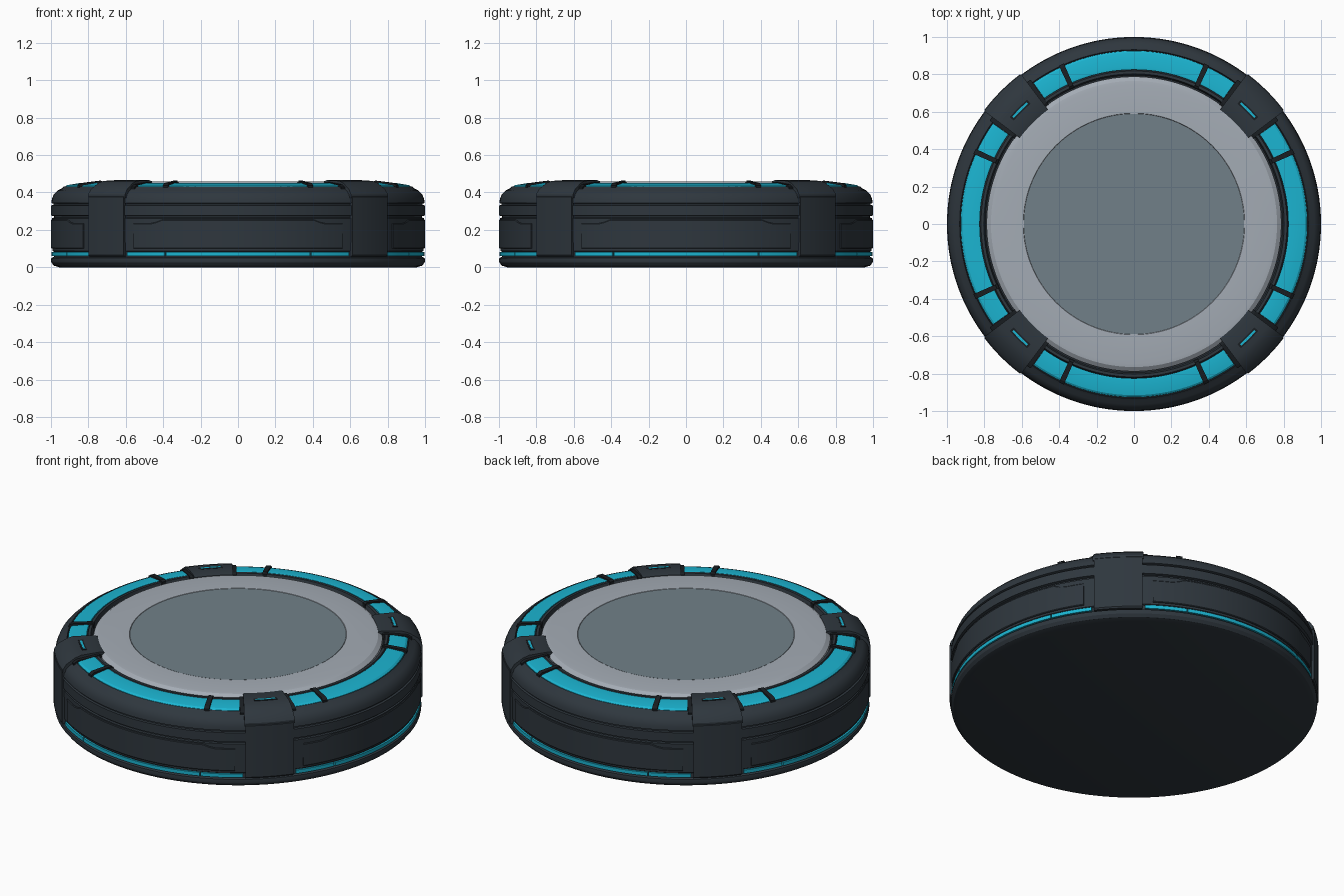
import bpy, bmesh
from math import sin, cos, radians, ceil

if "Cube" in bpy.data.objects:
    bpy.data.objects.remove(bpy.data.objects["Cube"])


def material(name, rgb):
    m = bpy.data.materials.new(name)
    m.diffuse_color = (*rgb, 1)
    m.use_nodes = True
    m.node_tree.nodes["Principled BSDF"].inputs["Base Color"].default_value = m.diffuse_color
    return m


DARK = material("dark_shell", (0.028, 0.038, 0.048))
BLACK = material("black_trim", (0.010, 0.013, 0.016))
CYAN = material("cyan_light", (0.011, 0.46, 0.64))
PLATE = material("pale_plate", (0.37, 0.41, 0.46))
DISC = material("slate_disc", (0.165, 0.216, 0.246))


def finish(bm, name, mat):
    bmesh.ops.remove_doubles(bm, verts=bm.verts, dist=1e-5)
    bmesh.ops.recalc_face_normals(bm, faces=bm.faces)
    me = bpy.data.meshes.new(name)
    bm.to_mesh(me)
    bm.free()
    me.materials.append(mat)
    ob = bpy.data.objects.new(name, me)
    bpy.context.collection.objects.link(ob)
    bpy.ops.object.select_all(action='DESELECT')
    bpy.context.view_layer.objects.active = ob
    ob.select_set(True)
    bpy.ops.object.shade_smooth_by_angle(angle=radians(25))
    return ob


def lathe(name, profile, mat, n=128):
    """Revolve an (r, z) profile that starts and ends on the axis."""
    bm = bmesh.new()
    rings = []
    for i in range(n):
        a = radians(360 * i / n)
        rings.append([bm.verts.new((r * cos(a), r * sin(a), z)) for r, z in profile])
    for i in range(n):
        p, q = rings[i], rings[(i + 1) % n]
        for j in range(len(profile) - 1):
            quad = (p[j], q[j], q[j + 1], p[j + 1])
            if profile[j][0] == 0:
                quad = (p[j], q[j + 1], p[j + 1])
            elif profile[j + 1][0] == 0:
                quad = (p[j], q[j], p[j + 1])
            bm.faces.new(quad)
    return finish(bm, name, mat)


def sector(name, centre, a0, a1, profile, mat):
    """Sweep a closed (r, z) profile through an arc; profile may depend on angle."""
    bm = bmesh.new()
    n = max(2, ceil((a1 - a0) / 2))
    rings = []
    for i in range(n + 1):
        d = a0 + (a1 - a0) * i / n
        a = radians(centre + d)
        pts = profile(d) if callable(profile) else profile
        rings.append([bm.verts.new((r * cos(a), r * sin(a), z)) for r, z in pts])
    for p, q in zip(rings, rings[1:]):
        for j in range(len(p)):
            k = (j + 1) % len(p)
            bm.faces.new((p[j], q[j], q[k], p[k]))
    bm.faces.new(rings[0])
    bm.faces.new(rings[-1])
    return finish(bm, name, mat)


def box(r0, r1, z0, z1):
    return [(r0, z0), (r1, z0), (r1, z1), (r0, z1)]


# Main shell with side grooves, rounded shoulder and ring channel
lathe("base_shell", [
    (0, 0), (0.955, 0), (0.985, 0.009), (0.998, 0.025), (1.0, 0.035), (0.998, 0.05),
    (0.985, 0.056), (0.985, 0.084), (0.992, 0.088), (0.995, 0.262), (0.985, 0.265),
    (0.985, 0.273), (1.0, 0.277), (1.0, 0.331), (0.987, 0.333), (0.987, 0.34),
    (0.998, 0.344), (0.995, 0.365), (0.985, 0.39), (0.965, 0.41), (0.945, 0.42),
    (0.932, 0.432), (0.928, 0.422), (0.825, 0.435), (0.818, 0.452), (0.803, 0.452),
    (0.795, 0.42), (0, 0.42)], DARK)

# Top plate and its centre disc
lathe("top_plate", [(0, 0.415), (0.788, 0.415), (0.788, 0.44), (0.765, 0.457), (0.745, 0.46),
                    (0.592, 0.46), (0.59, 0.456), (0, 0.456)], PLATE)
lathe("centre_disc", [(0, 0.45), (0.589, 0.45), (0.589, 0.459), (0, 0.459)], DISC)


def panel_profile(d):
    top = 0.255 - 0.02 * min(1, max(0, (abs(d) - 24) / 3))
    return [(0.98, 0.1), (0.997, 0.1), (1.0, 0.104), (1.0, top - 0.004), (0.997, top), (0.98, top)]


LIGHT = [(0.825, 0.42), (0.926, 0.42), (0.926, 0.431), (0.915, 0.439), (0.838, 0.452), (0.825, 0.45)]
BAR = [(0.797, 0.42), (0.937, 0.42), (0.937, 0.438), (0.92, 0.45), (0.81, 0.463), (0.797, 0.455)]
COLLAR = [(0.785, 0.41), (0.95, 0.41), (0.95, 0.428), (0.925, 0.443), (0.80, 0.457), (0.785, 0.45)]
CAP = [(0.765, 0.425), (0.96, 0.37), (1.003, 0.37), (1.003, 0.39), (0.985, 0.418),
       (0.935, 0.45), (0.90, 0.462), (0.79, 0.466), (0.765, 0.46)]
STRAP = [(0.96, 0.058), (1.0, 0.058), (1.006, 0.066), (1.006, 0.375), (0.99, 0.395), (0.96, 0.395)]

for q in range(4):
    face = 90 * q
    corner = face + 45
    # Raised side panel
    sector(f"side_panel_{q}", face, -34, 34, panel_profile, DARK)
    # Light segments on the top ring and the lower rim
    for i, (a, b) in enumerate(((-35.5, -25.3), (-23.7, 23.7), (25.3, 35.5))):
        sector(f"ring_light_{q}_{i}", face, a, b, LIGHT, CYAN)
    for i, (a, b) in enumerate(((-36.5, -23.2), (-22.8, 22.8), (23.2, 36.5))):
        sector(f"rim_light_{q}_{i}", face, a, b, box(0.97, 0.996, 0.06, 0.081), CYAN)
    # Divider bars
    for s in (-1, 1):
        sector(f"divider_{q}_{s}", face, 24.5 * s - 0.9, 24.5 * s + 0.9, BAR, BLACK)
    # Corner clamp: collar, cap, strap and slit light
    sector(f"clamp_collar_{q}", corner, -9.4, 9.4, COLLAR, BLACK)
    sector(f"clamp_cap_{q}", corner, -8, 8, CAP, DARK)
    sector(f"clamp_strap_{q}", corner, -7.6, 7.6, STRAP, DARK)
    sector(f"slit_frame_{q}", corner, -4.3, 4.3, box(0.848, 0.876, 0.45, 0.4655), BLACK)
    sector(f"slit_light_{q}", corner, -3.6, 3.6, box(0.856, 0.868, 0.45, 0.4665), CYAN)
